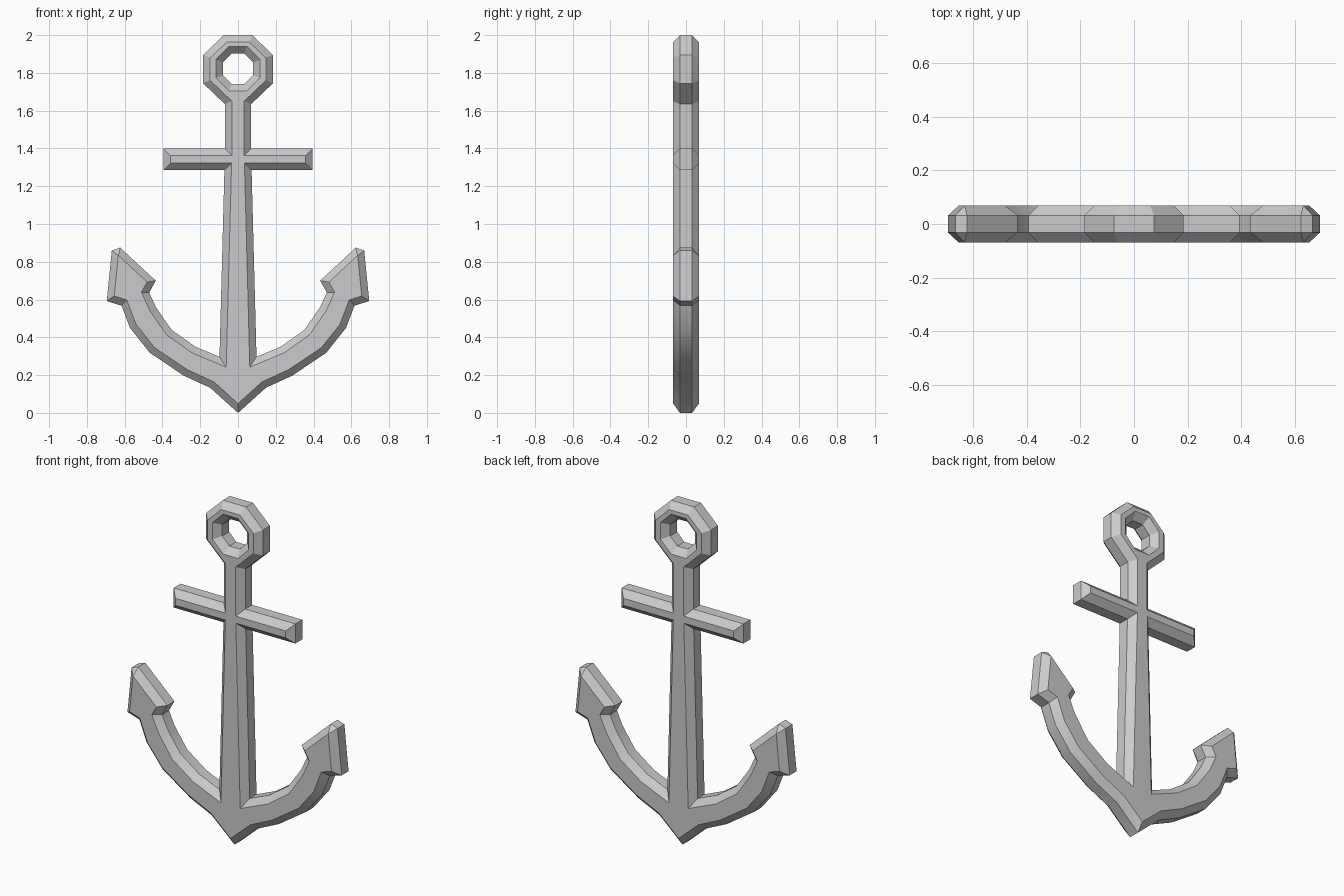
import bpy, bmesh, math
from mathutils import Vector
from mathutils.geometry import tessellate_polygon

if "Cube" in bpy.data.objects:
    bpy.data.objects.remove(bpy.data.objects["Cube"])

BEVEL = 0.037          # inset of the front and back faces
Y_MID, Y_CAP = 0.032, 0.069

# right half of the anchor outline, from bottom tip up to the ring (x, z)
half = [(0.148, 0.133), (0.287, 0.197), (0.467, 0.318), (0.572, 0.45),
        (0.617, 0.568), (0.695, 0.592), (0.668, 0.86), (0.624, 0.875),   # arm and fluke
        (0.435, 0.70), (0.47, 0.637), (0.435, 0.56), (0.352, 0.44),
        (0.225, 0.35), (0.098, 0.297),                                   # inner arm
        (0.072, 1.285), (0.395, 1.285), (0.395, 1.40), (0.07, 1.40),     # stock
        (0.07, 1.635), (0.185, 1.745), (0.185, 1.895), (0.075, 2.0)]     # ring
outline = [(0, 0)] + half + [(-x, z) for x, z in reversed(half)]

# octagonal hole, wound the other way so that the inset grows into the metal
r = 0.08 / math.cos(math.pi / 8)
hole = [(r * math.cos(-(k + 0.5) * math.pi / 4),
         1.822 + r * math.sin(-(k + 0.5) * math.pi / 4)) for k in range(8)]


def inset(loop, w):
    """Mitred inset of a closed loop towards its left side."""
    pts = [Vector(p) for p in loop]
    out = []
    for i, p in enumerate(pts):
        a = (p - pts[i - 1]).normalized()
        b = (pts[(i + 1) % len(pts)] - p).normalized()
        n1, n2 = Vector((-a.y, a.x)), Vector((-b.y, b.x))
        out.append(p + (n1 + n2) * (w / (1 + n1.dot(n2))))
    return out


bm = bmesh.new()
front, back, caps = [], [], []
for loop in (outline, hole):
    small = inset(loop, BEVEL)
    caps.append([Vector((p.x, p.y, 0)) for p in small])
    rings = [[bm.verts.new((p[0], y, p[1])) for p in pts]
             for pts, y in ((small, -Y_CAP), (loop, -Y_MID), (loop, Y_MID), (small, Y_CAP))]
    # chamfers and side walls
    for lo, hi in zip(rings, rings[1:]):
        for i in range(len(loop)):
            j = (i + 1) % len(loop)
            bm.faces.new((lo[i], hi[i], hi[j], lo[j]))
    front += rings[0]
    back += rings[3]

# flat front and back faces
for tri in tessellate_polygon(caps):
    for verts in (front, back):
        bm.faces.new([verts[i] for i in tri])
bmesh.ops.recalc_face_normals(bm, faces=bm.faces)

mesh = bpy.data.meshes.new("anchor")
bm.to_mesh(mesh)
bm.free()
anchor = bpy.data.objects.new("anchor", mesh)
bpy.context.collection.objects.link(anchor)

steel = bpy.data.materials.new("grey steel")
steel.diffuse_color = (0.6, 0.6, 0.61, 1)
steel.use_nodes = True
steel.node_tree.nodes["Principled BSDF"].inputs["Base Color"].default_value = steel.diffuse_color
mesh.materials.append(steel)

bpy.context.view_layer.objects.active = anchor
anchor.select_set(True)
bpy.ops.object.shade_smooth_by_angle(angle=math.radians(30))
